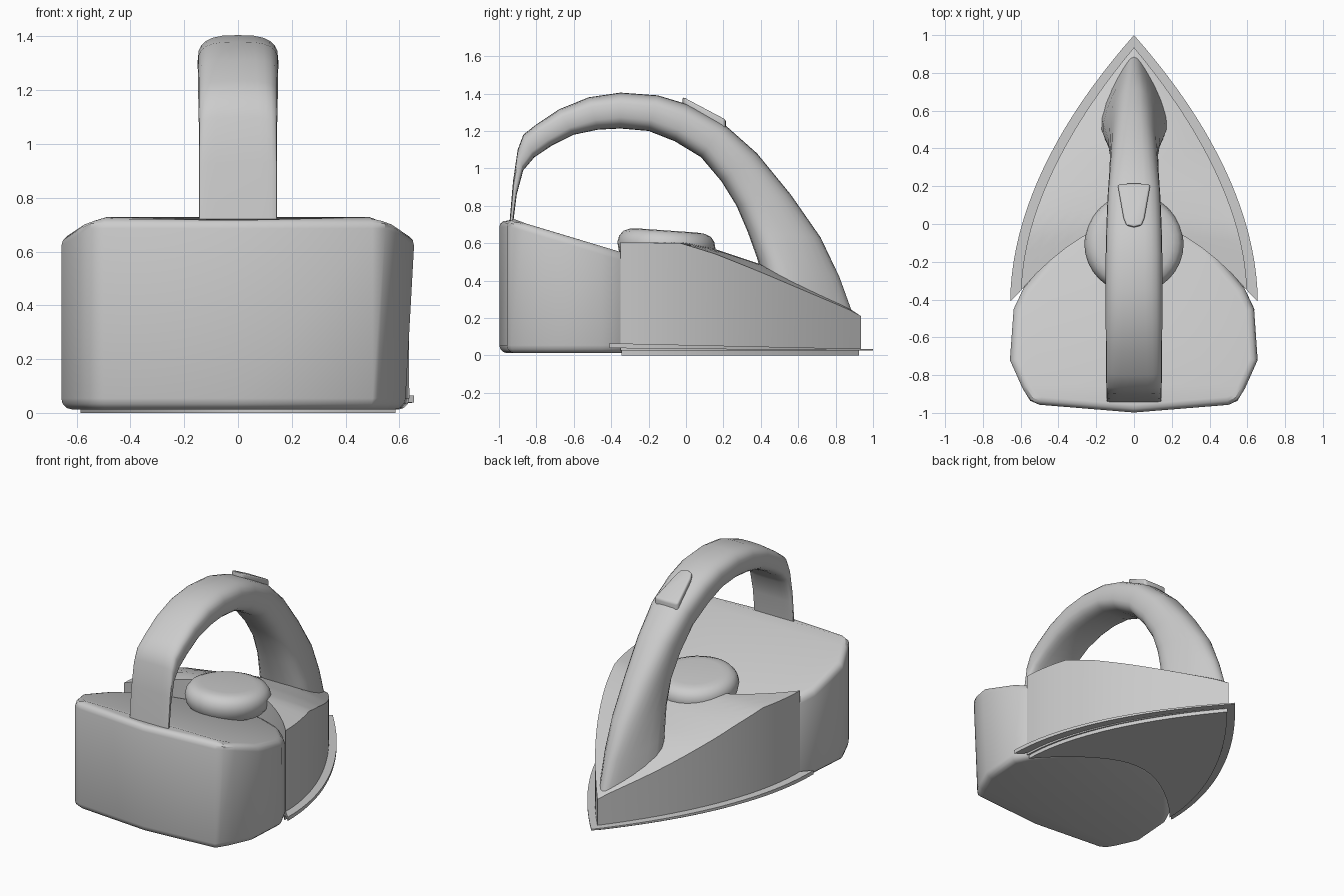
import bpy, bmesh, math
from mathutils import Matrix

if "Cube" in bpy.data.objects:
    bpy.data.objects.remove(bpy.data.objects["Cube"])


def finish(name, bm, bevel=0, angle=35):
    """Clean, optionally round the sharp edges, and link as a smooth object."""
    bmesh.ops.remove_doubles(bm, verts=bm.verts, dist=0.0008)
    bmesh.ops.recalc_face_normals(bm, faces=bm.faces)
    if bevel:
        sharp = [e for e in bm.edges if e.calc_face_angle(0) > math.radians(42)]
        bmesh.ops.bevel(bm, geom=sharp, offset=bevel, segments=3, profile=0.5,
                        affect='EDGES', clamp_overlap=True)
    me = bpy.data.meshes.new(name)
    bm.to_mesh(me)
    bm.free()
    ob = bpy.data.objects.new(name, me)
    bpy.context.collection.objects.link(ob)
    bpy.ops.object.select_all(action='DESELECT')
    ob.select_set(True)
    bpy.context.view_layer.objects.active = ob
    bpy.ops.object.shade_smooth_by_angle(angle=math.radians(angle))
    return ob


def bridge(bm, a, b):
    n = len(a)
    for i in range(n):
        bm.faces.new((a[i], a[(i + 1) % n], b[(i + 1) % n], b[i]))


def interp(pts, y):
    if y <= pts[0][0]:
        return pts[0][1]
    for (y0, z0), (y1, z1) in zip(pts, pts[1:]):
        if y <= y1:
            return z0 + (z1 - z0) * (y - y0) / (y1 - y0)
    return pts[-1][1]


def prism(name, half, zb, zt, bevel, skew=0):
    """Mirrored outline (first and last point on x = 0) between two height functions."""
    outline = half + [(-x, y) for x, y in half[-2:0:-1]]
    bm = bmesh.new()
    low = [bm.verts.new((x - (skew if x > 0.5 and y < -0.6 else 0), y, zb(y))) for x, y in outline]
    top = [bm.verts.new((x, y, zt(y))) for x, y in outline]
    bridge(bm, low, top)
    bm.faces.new(low)
    bm.faces.new(top)
    return finish(name, bm, bevel)


def arrow_plate(name, w, y_back, y_tip, power, zb, zt, rows=20, cols=16):
    """Pointed plate with a concave rear edge; zb/zt take (y, s), s = -1..1 across."""
    bm = bmesh.new()

    def layer(zf):
        grid = []
        for i in range(rows + 1):
            row = []
            for j in range(cols + 1):
                s = 2 * j / cols - 1
                yb = y_back + 0.37 * (1 - s * s)
                y = yb + (y_tip - yb) * i / rows
                x = s * w * (1 - ((y - y_back) / (y_tip - y_back)) ** power)
                row.append(bm.verts.new((x, y, zf(y, s))))
            grid.append(row)
        for r0, r1 in zip(grid, grid[1:]):
            for j in range(cols):
                bm.faces.new((r0[j], r0[j + 1], r1[j + 1], r1[j]))
        return ([r[0] for r in grid[::-1]] + grid[0][1:] + [r[-1] for r in grid[1:]]
                + grid[-1][-2:0:-1])

    bridge(bm, layer(zb), layer(zt))
    return finish(name, bm)


# rear body block
prism("rear_body",
      [(0, -0.998), (0.5, -0.957), (0.55, -0.935), (0.59, -0.87), (0.657, -0.72), (0.637, -0.45),
       (0.585, -0.34), (0.40, -0.12), (0.2, 0.0), (0, 0.05)],
      lambda y: 0.012, lambda y: min(0.728, 0.448 - 0.3 * y), 0.042, skew=0.035)

# front shell, falling towards the tip with a slightly crowned top
edge = [(-0.35, 0.605), (-0.03, 0.6), (0.15, 0.545), (0.4, 0.445), (0.86, 0.25), (0.935, 0.21)]
mid = [(-0.35, 0.605), (0.0, 0.605), (0.15, 0.57), (0.42, 0.48), (0.86, 0.26), (0.935, 0.21)]
arrow_plate("front_shell", 0.597, -0.35, 0.935, 1.8, lambda y, s: 0.025,
            lambda y, s: interp(mid, y) + (interp(edge, y) - interp(mid, y)) * s * s)

# sole and its projecting flange
arrow_plate("sole", 0.585, -0.345, 0.925, 1.8, lambda y, s: 0.0, lambda y, s: 0.03)
arrow_plate("sole_flange", 0.655, -0.41, 1.0, 1.9,
            lambda y, s: 0.035 - 0.01 * y, lambda y, s: 0.056 - 0.022 * y)

# handle: (outer y, z, inner y, z, half width, taper to outer side, roundness)
sections = [
    (-0.948, 0.66, -0.930, 0.66, 0.145, 0, 0.4), (-0.925, 0.93, -0.905, 0.86, 0.145, 0, 0.4),
    (-0.90, 1.10, -0.87, 0.99, 0.145, 0, 0.45), (-0.87, 1.18, -0.81, 1.06, 0.147, 0, 0.5),
    (-0.80, 1.235, -0.72, 1.12, 0.148, 0, 0.55), (-0.68, 1.315, -0.60, 1.18, 0.149, 0, 0.6),
    (-0.52, 1.38, -0.47, 1.207, 0.15, 0, 0.65), (-0.35, 1.405, -0.35, 1.213, 0.15, 0, 0.7),
    (-0.15, 1.39, -0.20, 1.20, 0.15, 0, 0.7), (0.0, 1.345, -0.06, 1.145, 0.147, 0, 0.7),
    (0.20, 1.24, 0.08, 1.06, 0.14, 0, 0.7), (0.38, 1.08, 0.19, 0.93, 0.13, 0.05, 0.75),
    (0.56, 0.86, 0.27, 0.80, 0.125, 0.15, 0.8), (0.72, 0.63, 0.33, 0.66, 0.13, 0.3, 0.8),
    (0.82, 0.42, 0.38, 0.52, 0.145, 0.5, 0.85), (0.885, 0.24, 0.42, 0.38, 0.15, 0.65, 0.85)]
bm = bmesh.new()
rings = []
for oy, oz, iy, iz, w, taper, ex in sections:
    ring = []
    for k in range(24):
        a = math.tau * k / 24
        u = math.copysign(abs(math.cos(a)) ** ex, math.cos(a))
        v = math.copysign(abs(math.sin(a)) ** ex, math.sin(a)) * (1 - taper * u)
        f = (1 - u) / 2
        ring.append(bm.verts.new((w * v, oy + (iy - oy) * f, oz + (iz - oz) * f)))
    rings.append(ring)
for a, b in zip(rings, rings[1:]):
    bridge(bm, a, b)
bm.faces.new(rings[0])
bm.faces.new(rings[-1])
finish("handle", bm, angle=50)

# steam button on the handle
prism("handle_button", [(0, -0.018), (0.04, -0.008), (0.055, 0.03), (0.085, 0.2), (0.08, 0.212), (0, 0.214)],
      lambda y: 1.27 - 0.53 * y, lambda y: 1.373 - 0.53 * y, 0.012)

# round dial between the shell and the rear body
profile = [(0.17, -0.15), (0.18, -0.09), (0.225, -0.08), (0.252, -0.045), (0.263, 0.0), (0.255, 0.035),
           (0.235, 0.062), (0.2, 0.076), (0.16, 0.08)]
bm = bmesh.new()
rings = [[bm.verts.new((r * math.cos(math.tau * k / 32), r * math.sin(math.tau * k / 32), z))
          for k in range(32)] for r, z in profile]
for a, b in zip(rings, rings[1:]):
    bridge(bm, a, b)
bm.faces.new(rings[0])
bm.faces.new(rings[-1])
bm.transform(Matrix.Translation((0, -0.105, 0.588)) @ Matrix.Rotation(-0.07, 4, 'X'))
finish("dial", bm)
